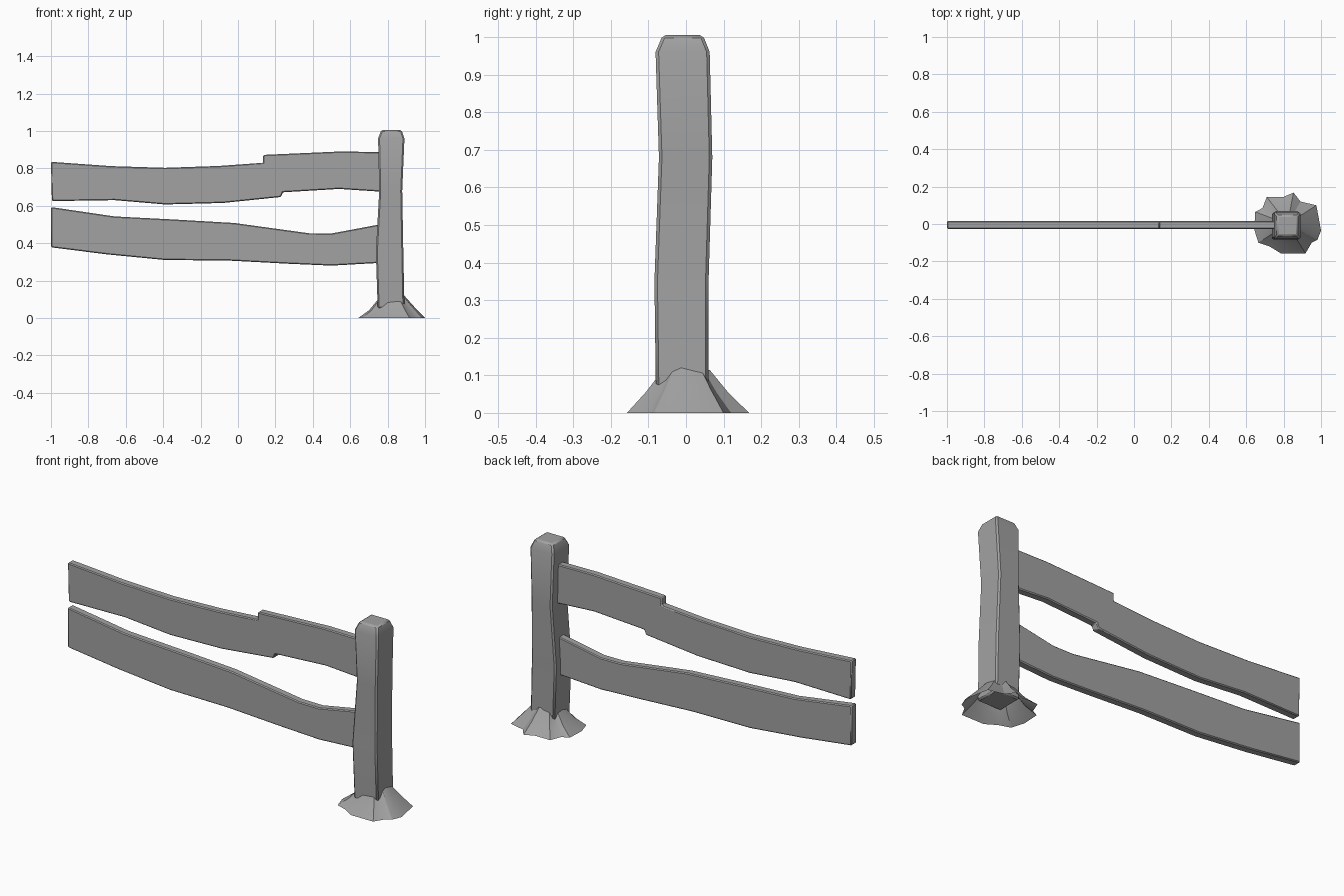
import bpy, bmesh, math

cube = bpy.data.objects.get("Cube")
if cube:
    bpy.data.objects.remove(cube, do_unlink=True)

GREY = (0.36, 0.36, 0.36, 1)
grey = bpy.data.materials.new("plain_grey")
grey.use_nodes = True
grey.diffuse_color = GREY
grey.node_tree.nodes["Principled BSDF"].inputs["Base Color"].default_value = GREY


def finish(name, bm, bevel=0.0):
    """Turn a bmesh into a named object, with an optional chamfer."""
    bmesh.ops.recalc_face_normals(bm, faces=bm.faces)
    mesh = bpy.data.meshes.new(name)
    bm.to_mesh(mesh)
    bm.free()
    mesh.materials.append(grey)
    ob = bpy.data.objects.new(name, mesh)
    bpy.context.collection.objects.link(ob)
    if bevel:
        mod = ob.modifiers.new("chamfer", 'BEVEL')
        mod.width = bevel
        mod.segments = 1
        mod.limit_method = 'ANGLE'
        mod.angle_limit = math.radians(40)
    bpy.ops.object.select_all(action='DESELECT')
    ob.select_set(True)
    bpy.context.view_layer.objects.active = ob
    bpy.ops.object.shade_smooth_by_angle(angle=math.radians(30))
    return ob


def loft(bm, rings):
    """Skin side faces between point rings and return the vertex rings."""
    loops = [[bm.verts.new(p) for p in ring] for ring in rings]
    for a, b in zip(loops, loops[1:]):
        for i in range(len(a)):
            j = (i + 1) % len(a)
            bm.faces.new((a[i], a[j], b[j], b[i]))
    return loops


def plank(name, outline, front=-0.026, back=0.017):
    bm = bmesh.new()
    loops = loft(bm, [[(x, y, z) for x, z in outline] for y in (front, back)])
    for loop in loops:
        bm.faces.new(loop)
    return finish(name, bm, 0.005)


# Rails: warped planks, running into the post
plank("upper_rail", [
    (-1, .835), (-.68, .812), (-.39, .803), (-.1, .813), (.135, .83),
    (.135, .872), (.54, .89), (.8, .887),
    (.8, .673), (.54, .69), (.24, .672), (.23, .647), (-.08, .615),
    (-.39, .607), (-.66, .63), (-.995, .625)])
plank("lower_rail", [
    (-1, .593), (-.66, .543), (-.35, .527), (-.02, .508), (.38, .453),
    (.5, .452), (.8, .508),
    (.8, .297), (.5, .28), (.27, .29), (-.05, .307), (-.39, .31),
    (-.7, .34), (-1, .378)])

# Post: crooked square section with a tapered top (z, x range, y range)
sections = [
    (.05, .747, .89, -.08, .06),
    (.35, .737, .884, -.084, .06),
    (.68, .755, .878, -.072, .07),
    (.96, .749, .89, -.081, .063),
    (1.005, .766, .875, -.062, .045),
]
bm = bmesh.new()
loops = loft(bm, [[(x0, y0, z), (x1, y0, z), (x1, y1, z), (x0, y1, z)]
                  for z, x0, x1, y0, y1 in sections])
bm.faces.new(loops[0])
bm.faces.new(loops[-1])
finish("post", bm, 0.008)

# Earth mound: ragged open skirt around the foot of the post
ragged = [
    (.643, -.03), (.665, -.10), (.725, -.12), (.785, -.157), (.917, -.157),
    (.95, -.1), (.98, -.085), (1, -.035), (.975, .1), (.89, .12),
    (.853, .168), (.8, .145), (.71, .145), (.687, .085), (.648, .065)]
CX = .82


def mound_ring(scale, height, tilt):
    return [(CX + (x - CX) * scale, y * scale,
             height + tilt * (x - CX) * scale) for x, y in ragged]


bm = bmesh.new()
loft(bm, [mound_ring(1, 0, 0), mound_ring(.68, .05, .08), mound_ring(.38, .112, .12)])
mound = finish("earth_mound", bm)
# Open surface: make sure the skirt faces outwards
if sum(p.normal.z for p in mound.data.polygons) < 0:
    mound.data.flip_normals()
